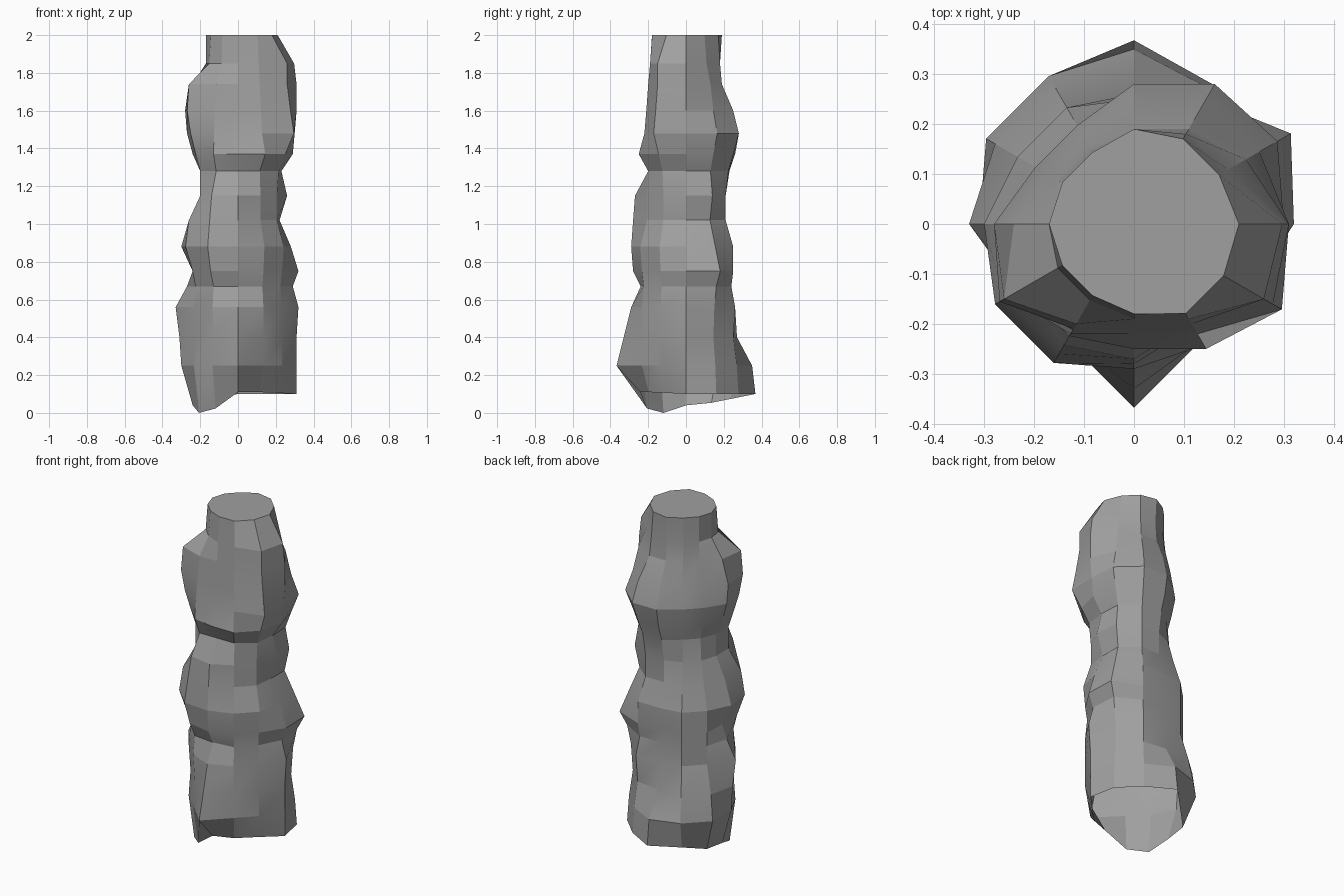
import bpy
import bmesh
from math import cos, sin, radians, tau

default_cube = bpy.data.objects.get("Cube")
if default_cube:
    bpy.data.objects.remove(default_cube, do_unlink=True)

SIDES = 12

# Cross-sections, in hundredths: height, then the outline's extent in eight
# compass directions, counter-clockwise from +x
SECTIONS = [
    (10, 31, 31, 37, 26, 24, 23, 24, 22),
    (25, 31, 30, 35, 33, 30, 26, 38, 26),
    (40, 31, 28, 27, 31, 31, 25, 33, 26),
    (56, 32, 29, 26, 26, 33, 26, 29, 26),
    (67, 29, 31, 24, 26, 27, 25, 24, 25),
    (75, 32, 35, 25, 26, 24, 28, 28, 26),
    (88, 28, 30, 25, 26, 30, 31, 29, 27),
    (102, 22, 26, 21, 22, 26, 29, 28, 23),
    (115, 26, 27, 21, 19, 20, 27, 27, 23),
    (128, 23, 25, 23, 18, 20, 23, 20, 24),
    (137, 29, 28, 26, 20, 24, 25, 25, 28),
    (148, 30, 32, 28, 22, 27, 28, 22, 33),
    (160, 31, 28, 25, 20, 28, 30, 21, 31),
    (174, 31, 25, 19, 17, 27, 29, 20, 29),
    (185, 32, 21, 18, 16, 17, 17, 19, 29),
    (200, 21, 19, 19, 16, 17, 16, 18, 20),
]
# Height of the broken, slanted foot in the same eight directions
FOOT = (10, 10, 10, 6, 4, -2, 11, 11)


def blend_around(values, turn):
    """Blend eight compass values at a fraction of a full turn."""
    position = turn * len(values)
    index = int(position + 0.0001)
    first = values[index % len(values)]
    second = values[(index + 1) % len(values)]
    return (first + (second - first) * (position - index)) / 100


def outline_reach(extents, angle):
    """Distance from the axis to the outline bounded by the eight extents."""
    limits = []
    for index, extent in enumerate(extents):
        facing = cos(angle - tau * index / len(extents))
        if facing > 0.1:
            limits.append(extent / facing)
    return min(limits) / 100


def make_ring(bm, extents, heights):
    """Add one irregular ring of vertices."""
    ring = []
    for side in range(SIDES):
        angle = tau * side / SIDES
        reach = outline_reach(extents, angle)
        height = blend_around(heights, side / SIDES)
        ring.append(bm.verts.new((reach * cos(angle), reach * sin(angle), height)))
    return ring


def make_material(name, colour):
    material = bpy.data.materials.new(name)
    material.use_nodes = True
    material.diffuse_color = colour
    shader = material.node_tree.nodes["Principled BSDF"]
    shader.inputs["Base Color"].default_value = colour
    shader.inputs["Roughness"].default_value = 0.9
    return material


# Lumpy stone column, lofted through the rings
bm = bmesh.new()
rings = []
for height, *extents in SECTIONS:
    heights = [height] * len(FOOT) if rings else FOOT
    rings.append(make_ring(bm, extents, heights))
for lower, upper in zip(rings, rings[1:]):
    for side in range(SIDES):
        after = (side + 1) % SIDES
        bm.faces.new((lower[side], lower[after], upper[after], upper[side]))

# Flat top; the foot is left open, like a hollow shell
bm.faces.new(rings[-1])

mesh = bpy.data.meshes.new("stone_column")
bm.to_mesh(mesh)
bm.free()
column = bpy.data.objects.new("stone_column", mesh)
bpy.context.scene.collection.objects.link(column)
mesh.materials.append(make_material("stone grey", (0.35, 0.35, 0.35, 1)))

# Soften shallow creases only
bpy.ops.object.select_all(action="DESELECT")
column.select_set(True)
bpy.context.view_layer.objects.active = column
bpy.ops.object.shade_smooth_by_angle(angle=radians(14))
